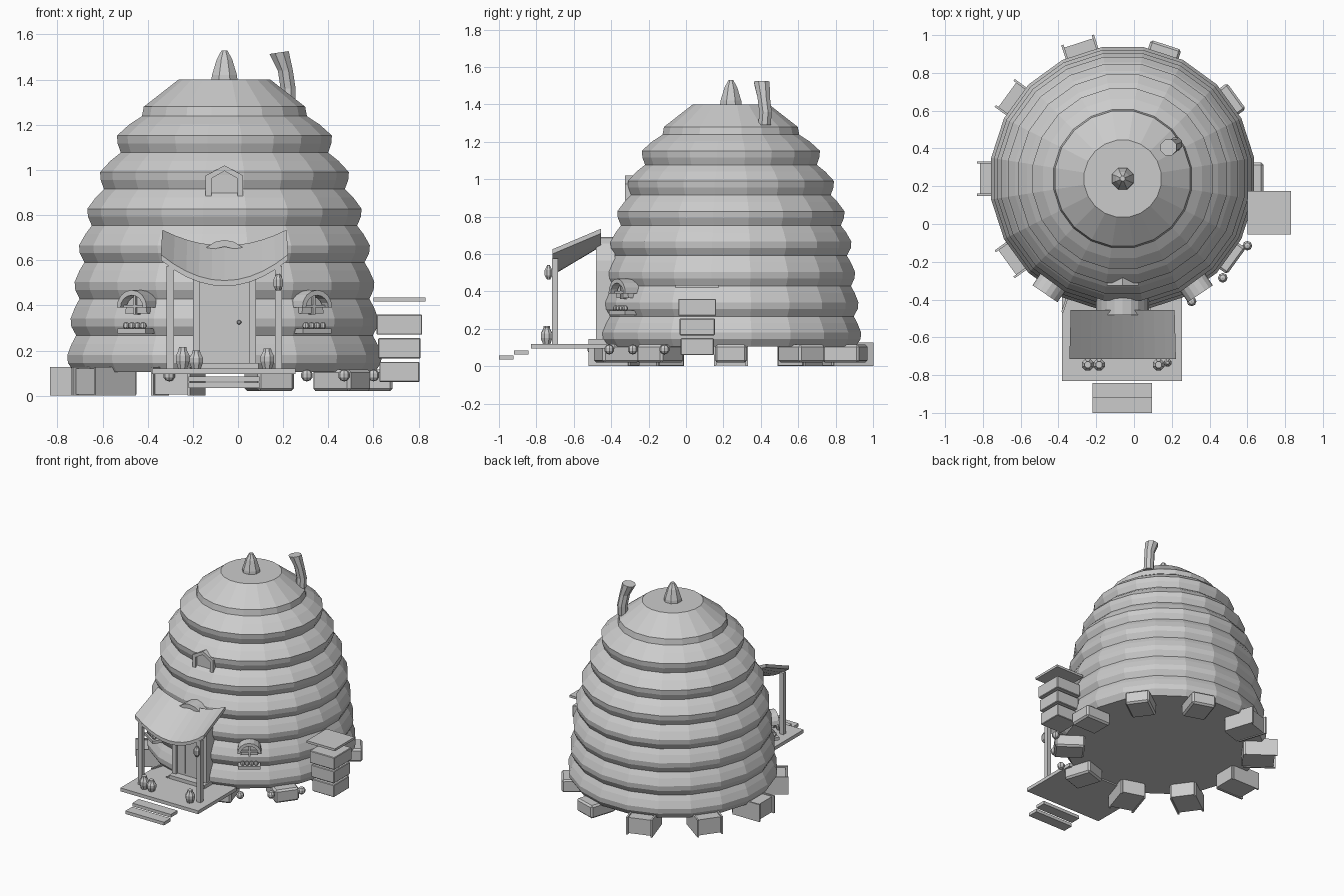
import bpy, bmesh, math
from mathutils import Matrix, Vector

if "Cube" in bpy.data.objects:
    bpy.data.objects.remove(bpy.data.objects["Cube"])

CX, CY = -0.06, 0.24      # hive axis


def finish(name, bm, matrix=None):
    bmesh.ops.recalc_face_normals(bm, faces=bm.faces)
    me = bpy.data.meshes.new(name)
    bm.to_mesh(me)
    bm.free()
    ob = bpy.data.objects.new(name, me)
    if matrix:
        ob.matrix_world = matrix
    bpy.context.collection.objects.link(ob)
    return ob


def box(name, lo, hi, bevel=0, matrix=None):
    bm = bmesh.new()
    lo, hi = Vector(lo), Vector(hi)
    bmesh.ops.create_cube(bm, size=1, matrix=Matrix.Translation((lo + hi) / 2)
                          @ Matrix.Diagonal((*(hi - lo), 1)))
    if bevel:
        bmesh.ops.bevel(bm, geom=bm.edges[:], offset=bevel, segments=1, affect='EDGES', profile=0.5)
    return finish(name, bm, matrix)


def tube(name, rings, sides, tilt=0):
    """Loft of round rings (x, y, z, radius) with capped ends."""
    bm = bmesh.new()
    loops = []
    for i, (x, y, z, r) in enumerate(rings):
        t = tilt if i == len(rings) - 1 else 0
        loop = []
        for k in range(sides):
            a = 2 * math.pi * (k + 0.5) / sides
            dx = r * math.cos(a)
            loop.append(bm.verts.new((x + dx, y + r * math.sin(a), z + t * dx)))
        loops.append(loop)
    for a, b in zip(loops, loops[1:]):
        for k in range(sides):
            n = (k + 1) % sides
            bm.faces.new((a[k], a[n], b[n], b[k]))
    bm.faces.new(loops[0])
    bm.faces.new(loops[-1])
    return finish(name, bm)


def lathe(name, x, y, profile, sides):
    return tube(name, [(x, y, z, r) for r, z in profile], sides)


def prism(name, outline, y0, y1, matrix=None):
    """Outline in x-z, extruded along y."""
    bm = bmesh.new()
    f = [bm.verts.new((x, y0, z)) for x, z in outline]
    b = [bm.verts.new((x, y1, z)) for x, z in outline]
    n = len(f)
    bm.faces.new(f)
    bm.faces.new(b)
    for i in range(n):
        j = (i + 1) % n
        bm.faces.new((f[i], f[j], b[j], b[i]))
    return finish(name, bm, matrix)


def ball(name, loc, r, sz=1.0, matrix=None):
    bm = bmesh.new()
    bmesh.ops.create_uvsphere(bm, u_segments=8, v_segments=5, radius=r,
                              matrix=Matrix.Translation(loc) @ Matrix.Diagonal((1, 1, sz, 1)))
    return finish(name, bm, matrix)


def arc(cx, cz, rx, rz, a0, a1, n):
    return [(cx + rx * math.cos(math.radians(a0 + (a1 - a0) * i / n)),
             cz + rz * math.sin(math.radians(a0 + (a1 - a0) * i / n))) for i in range(n + 1)]


def around(deg):
    """Frame on the hive axis whose -y points out at the given angle from the front."""
    return Matrix.Translation((CX, CY, 0)) @ Matrix.Rotation(math.radians(deg), 4, 'Z')


# Ringed straw hive: bulging coils, then a conical cap
bulge = [0.705, 0.69, 0.672, 0.652, 0.615, 0.558, 0.482]
crease = [0.675, 0.665, 0.65, 0.628, 0.595, 0.54, 0.465, 0.37]
profile = []
for i, r in enumerate(bulge):
    z0 = 0.105 + 0.162 * i
    profile += [(crease[i], z0), (r - 0.003, z0 + 0.04), (r, z0 + 0.075),
                ((r + crease[i + 1]) / 2, z0 + 0.125)]
profile += [(0.37, 1.238), (0.362, 1.28), (0.206, 1.4)]
lathe("hive_body", CX, CY, profile, 20)
lathe("roof_finial", CX, CY, [(0.064, 1.38), (0.06, 1.42), (0.037, 1.49), (0.014, 1.53)], 8)
tube("chimney", [(0.222, 0.42, 1.29, 0.036), (0.222, 0.425, 1.36, 0.036),
                 (0.21, 0.415, 1.44, 0.036), (0.182, 0.405, 1.52, 0.046)], 8, 0.15)

# Attic window: gabled frame with a recessed pane
gable = [(-0.083, 0.885), (0.083, 0.885), (0.083, 0.975), (0, 1.02), (-0.083, 0.975)]
pane = [(-0.058, 0.885), (0.058, 0.885), (0.058, 0.962), (0, 0.995), (-0.058, 0.962)]
M = Matrix.Translation((CX, 0, 0))
for k in (1, 2, 3, 4):
    j = (k + 1) % 5
    prism("attic_frame", [gable[k], gable[j], pane[j], pane[k]], -0.325, -0.25, M)
prism("attic_pane", pane, -0.31, -0.25, M)

# Round-topped side windows with hood, bars, sill and flowers
for s in (-1, 1):
    M = around(s * 34)
    prism("window_hood", arc(0, 0.39, 0.08, 0.078, 0, 180, 8)
          + arc(0, 0.39, 0.06, 0.055, 180, 0, 8), -0.735, -0.62, M)
    prism("window_pane", arc(0, 0.365, 0.058, 0.075, 0, 180, 8), -0.7, -0.62, M)
    box("window_bar_upright", (-0.006, -0.712, 0.36), (0.006, -0.66, 0.45), 0, M)
    box("window_bar_cross", (-0.058, -0.712, 0.39), (0.058, -0.66, 0.402), 0, M)
    box("window_sill", (-0.075, -0.735, 0.275), (0.075, -0.64, 0.297), 0, M)
    for k in range(4):
        ball("sill_flower", (-0.045 + 0.03 * k, -0.712, 0.31), 0.016, 1, M)

# Arched door
door = [(-0.14, 0.12), (0.14, 0.12)] + arc(0, 0.5, 0.14, 0.16, 0, 180, 10)
M = Matrix.Translation((CX, 0, 0))
prism("door_panel", door, -0.462, -0.38, M)
rim = arc(0, 0.51, 0.14, 0.18, 0, 180, 10)
inner = arc(0, 0.51, 0.11, 0.15, 180, 0, 10)
prism("door_frame", [(0.14, 0.12)] + rim + [(-0.14, 0.12), (-0.11, 0.12)] + inner
      + [(0.11, 0.12)], -0.482, -0.38, M)
for x in (-0.048, 0.048):
    box("door_plank_strip", (x - 0.003, -0.467, 0.16), (x + 0.003, -0.45, 0.6), 0, M)
ball("door_knob", (0.005, -0.472, 0.325), 0.01)
box("door_sill", (-0.2, -0.52, 0.115), (0.09, -0.42, 0.145))

# Porch deck, steps and posts
box("porch_deck", (-0.38, -0.83, 0.095), (0.255, -0.38, 0.12))
box("upper_step", (-0.22, -0.92, 0.062), (0.095, -0.843, 0.085))
box("lower_step", (-0.22, -1.0, 0.035), (0.095, -0.922, 0.058))
for x in (-0.3, 0.18):
    box("porch_post", (x - 0.016, -0.716, 0.12), (x + 0.016, -0.684, 0.575))

# Sagging porch roof: swept sheet, lower and deeper at the front
bm = bmesh.new()
grid = []
for y, half, zend, sag in ((-0.455, 0.275, 0.735, 0.07), (-0.715, 0.282, 0.625, 0.115)):
    for th in (0, -0.025):
        grid.append([bm.verts.new((CX + half * t / 5, y, zend + th - sag * (1 - (t / 5) ** 2)))
                     for t in range(-5, 6)])
bt, bb, ft, fb = grid
for a, b in ((bt, ft), (ft, fb), (fb, bb), (bb, bt)):
    for i in range(10):
        bm.faces.new((a[i], a[i + 1], b[i + 1], b[i]))
for i in (0, 10):
    bm.faces.new((bt[i], ft[i], fb[i], bb[i]))
finish("porch_roof", bm)

# Honey jars on the deck and the hanging lantern
for x, y, h in ((-0.245, -0.745, 0.095), (-0.185, -0.745, 0.08), (0.13, -0.745, 0.09)):
    lathe("jar", x, y, [(0.022, 0.12), (0.033, 0.12 + h * 0.35), (0.033, 0.12 + h * 0.6),
                        (0.02, 0.12 + h * 0.85), (0.018, 0.12 + h)], 8)
lathe("lantern", 0.178, -0.735, [(0.01, 0.465), (0.022, 0.485), (0.022, 0.515), (0.008, 0.54)], 8)

# Small shrubs beside the hive
for x, y in ((-0.305, -0.5), (0.305, -0.41), (0.47, -0.285), (0.6, -0.115)):
    ball("shrub", (x, y, 0.09), 0.027)

# Foundation: rounded stones on the right, flanged blocks on the left
for k in range(10):
    deg = 18 + 36 * k
    M = around(deg)
    if math.sin(math.radians(deg)) > 0:
        box("foundation_stone", (-0.085, -0.745, 0.02), (0.085, -0.54, 0.115), 0.012, M)
    else:
        box("foundation_block", (-0.08, -0.755, 0.005), (0.08, -0.54, 0.12), 0, M)
        for s in (-1, 1):
            box("block_flange", (s * 0.085 - 0.006, -0.772, 0), (s * 0.085 + 0.006, -0.55, 0.128), 0, M)

# Stacked hive boxes with a lid on the right
for z, h in ((0.06, 0.089), (0.165, 0.094), (0.27, 0.101)):
    box("stacked_box", (0.715 - h, 0.06 - h, z), (0.715 + h, 0.06 + h, z + 0.09), 0.004)
box("stack_lid", (0.6, -0.055, 0.418), (0.83, 0.175, 0.435))
